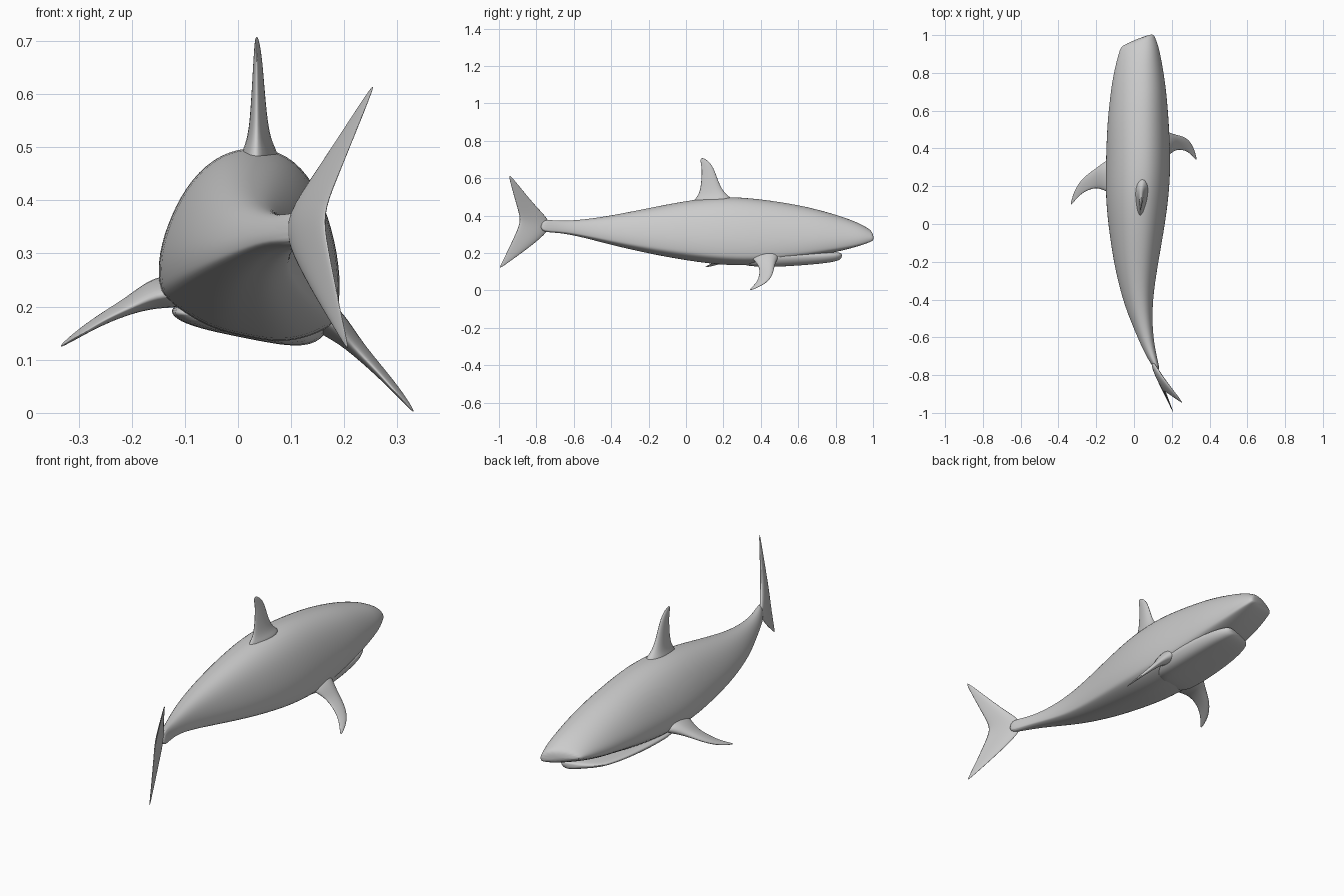
import bpy, bmesh
from mathutils import Vector


def loft(name, rings, levels=2):
    """Skin a list of closed rings, cap both ends, smooth with subdivision."""
    bm = bmesh.new()
    vs = [[bm.verts.new(p) for p in r] for r in rings]
    n = len(vs[0])
    for a, b in zip(vs, vs[1:]):
        for i in range(n):
            j = (i + 1) % n
            bm.faces.new((a[i], a[j], b[j], b[i]))
    bm.faces.new(vs[0][::-1])
    bm.faces.new(vs[-1])
    bmesh.ops.recalc_face_normals(bm, faces=bm.faces)
    me = bpy.data.meshes.new(name)
    bm.to_mesh(me)
    bm.free()
    me.shade_smooth()
    ob = bpy.data.objects.new(name, me)
    bpy.context.collection.objects.link(ob)
    m = ob.modifiers.new("smooth", 'SUBSURF')
    m.levels = m.render_levels = levels
    return ob


def section(profile, y, xl, xr, zt, zb, grow=1.03):
    """Mirrored cross-section, yawed and rolled to follow the swimming pose."""
    half = profile + [(-u, v) for u, v in profile[-2:0:-1]]
    cx, hw = (xl + xr) / 2, (xr - xl) / 2 * grow
    pts = []
    for u, v in half:
        dx = u * hw
        pts.append((cx + dx + 0.08 * hw * v, y + 0.4 * dx,
                    zb + v * (zt - zb) * 1.01 - 0.2 * dx * (1 - v)))
    return pts


def fin(name, chords, normal):
    """Lens-shaped fin from (leading point, trailing point, half thickness)."""
    nrm = Vector(normal).normalized()
    rings = []
    for lead, trail, t in chords:
        a, b = Vector(lead), Vector(trail)
        p, q = a.lerp(b, 0.22), a.lerp(b, 0.65)
        rings.append([a, p + nrm * t, q + nrm * t * 0.7, b,
                      q - nrm * t * 0.7, p - nrm * t])
    return loft(name, rings)


# Body: domed back, flat belly
body_profile = [(0, 1), (0.36, 0.965), (0.68, 0.82), (0.89, 0.60), (1.0, 0.37),
                (0.98, 0.20), (0.93, 0.13), (0.6, 0.04), (0.3, 0.0), (0, 0)]
body_stations = [
    (0.980, -0.068, 0.097, 0.322, 0.278), (0.955, -0.076, 0.105, 0.340, 0.265),
    (0.90, -0.095, 0.125, 0.370, 0.245), (0.80, -0.118, 0.142, 0.405, 0.218),
    (0.70, -0.130, 0.157, 0.433, 0.200), (0.60, -0.142, 0.168, 0.457, 0.180),
    (0.40, -0.150, 0.182, 0.490, 0.145), (0.20, -0.152, 0.187, 0.505, 0.140),
    (0.00, -0.130, 0.168, 0.480, 0.165), (-0.20, -0.100, 0.132, 0.440, 0.200),
    (-0.40, -0.052, 0.097, 0.400, 0.245), (-0.55, 0.005, 0.093, 0.378, 0.285),
    (-0.68, 0.058, 0.110, 0.370, 0.312), (-0.78, 0.117, 0.140, 0.385, 0.310)]
loft("body", [section(body_profile, *s) for s in body_stations])

# Lower jaw: shallow slab with a lip under the head
jaw_profile = [(0, 1), (0.6, 1), (0.95, 0.95), (1, 0.6), (0.85, 0.15), (0.5, 0), (0, 0)]
jaw_stations = [(0.815, -0.05, 0.085, 0.200, 0.180), (0.785, -0.085, 0.115, 0.205, 0.166),
                (0.70, -0.112, 0.142, 0.205, 0.156), (0.58, -0.128, 0.158, 0.205, 0.147),
                (0.42, -0.135, 0.170, 0.205, 0.138), (0.25, -0.125, 0.160, 0.200, 0.142)]
loft("lower_jaw", [section(jaw_profile, *s) for s in jaw_stations])

# Dorsal fin, flared at its root
dorsal = [(0.29, 0.480, -0.02, 0.450, 0.055), (0.235, 0.508, 0.035, 0.495, 0.030),
          (0.195, 0.550, 0.062, 0.535, 0.020), (0.168, 0.620, 0.072, 0.600, 0.014),
          (0.140, 0.685, 0.078, 0.655, 0.009), (0.085, 0.716, 0.072, 0.700, 0.003)]
fin("dorsal_fin", [((0.030 + 0.06 * ya, ya, za), (0.030 + 0.06 * yb, yb, zb), t)
                   for ya, za, yb, zb, t in dorsal], (1, -0.06, 0))

# Pectoral fins, swept back in a curve
fin("left_pectoral_fin", [
    ((-0.10, 0.38, 0.235), (-0.10, 0.12, 0.225), 0.045),
    ((-0.155, 0.345, 0.228), (-0.155, 0.155, 0.220), 0.035),
    ((-0.205, 0.300, 0.206), (-0.195, 0.180, 0.200), 0.019),
    ((-0.270, 0.255, 0.172), (-0.245, 0.170, 0.178), 0.012),
    ((-0.318, 0.185, 0.140), (-0.290, 0.145, 0.150), 0.007),
    ((-0.338, 0.100, 0.122), (-0.332, 0.098, 0.126), 0.002)], (-0.5, 0, 1))
fin("right_pectoral_fin", [
    ((0.13, 0.53, 0.205), (0.13, 0.30, 0.195), 0.045),
    ((0.185, 0.495, 0.165), (0.185, 0.345, 0.165), 0.032),
    ((0.225, 0.478, 0.125), (0.215, 0.383, 0.125), 0.018),
    ((0.275, 0.468, 0.072), (0.255, 0.383, 0.085), 0.012),
    ((0.315, 0.420, 0.028), (0.290, 0.375, 0.045), 0.007),
    ((0.335, 0.338, -0.003), (0.328, 0.336, 0.004), 0.002)], (0.75, 0, 1))

# Tail fin: upper and lower lobes in one sweep
tail = [(-0.945, 0.625, -0.950, 0.615, 0.002), (-0.860, 0.525, -0.932, 0.520, 0.007),
        (-0.780, 0.435, -0.915, 0.435, 0.012), (-0.690, 0.350, -0.908, 0.378, 0.017),
        (-0.765, 0.275, -0.922, 0.325, 0.012), (-0.870, 0.200, -0.958, 0.225, 0.007),
        (-0.995, 0.118, -1.004, 0.112, 0.002)]


def tail_point(y, z):
    return (0.08 + 0.43 * (-0.7 - y) + 0.29 * max(0, z - 0.375), y, z)


fin("tail_fin", [(tail_point(a, b), tail_point(c, d), t) for a, b, c, d, t in tail],
    (1, 0.43, -0.15))
